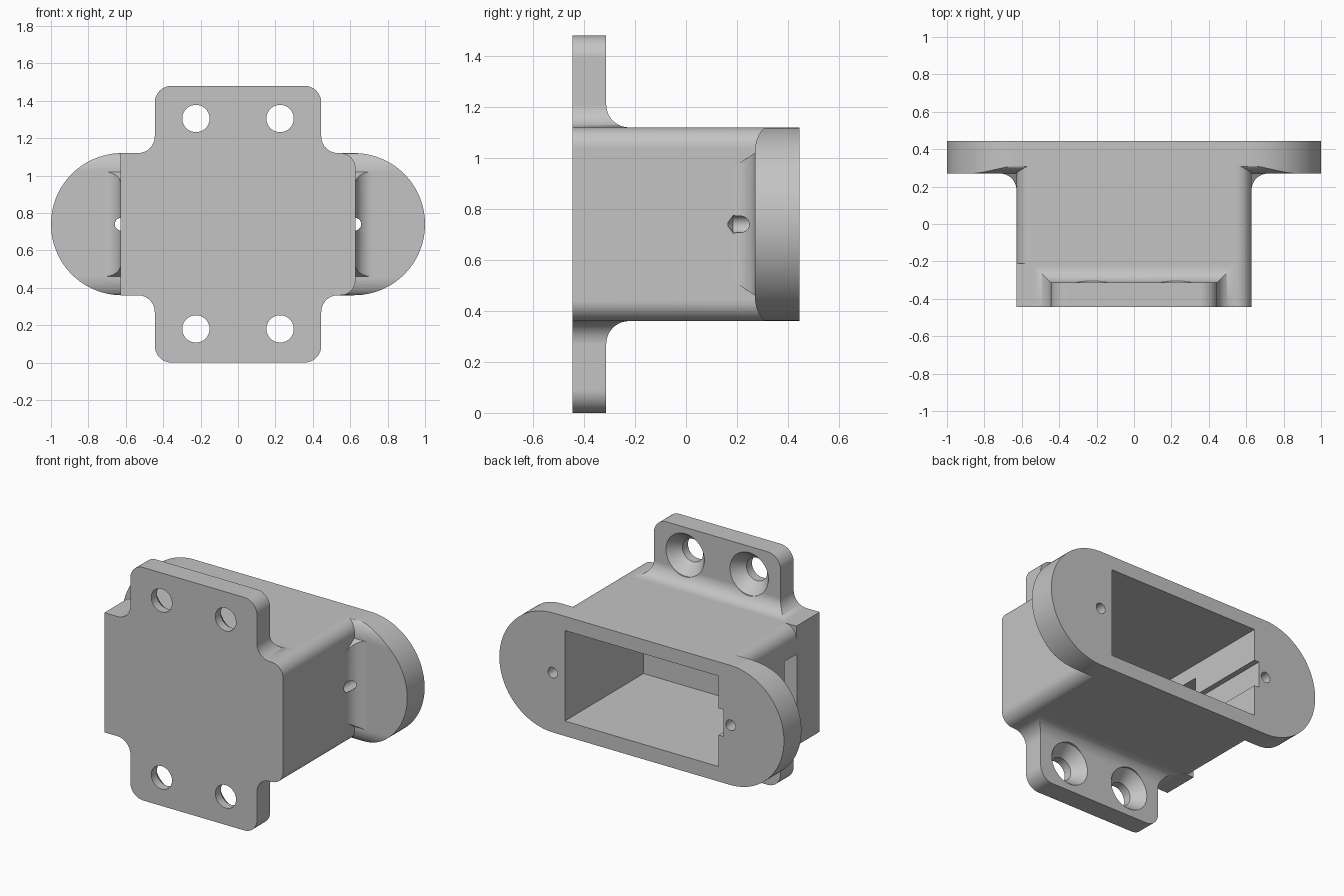
import bpy, bmesh, math
from mathutils import Vector

if "Cube" in bpy.data.objects:
    bpy.data.objects.remove(bpy.data.objects["Cube"], do_unlink=True)

MID = 0.74        # height of the long axis
HALF = 0.38       # half height of the housing
BOT, TOP = MID - HALF, MID + HALF
FRONT, BACK = -0.445, 0.445
WIDE = 0.628      # half width of the housing
R = 0.09          # fillet radius

grey = bpy.data.materials.new("light_grey")
grey.use_nodes = True
grey.diffuse_color = (0.55, 0.55, 0.55, 1)
grey.node_tree.nodes["Principled BSDF"].inputs["Base Color"].default_value = (0.55, 0.55, 0.55, 1)


def rounded(corners, steps=12):
    """Polygon from (a, b, radius) corners, each replaced by a tangent arc."""
    out = []
    for i, (a, b, r) in enumerate(corners):
        p = Vector((a, b))
        if not r:
            out.append(p)
            continue
        u = (Vector(corners[i - 1][:2]) - p).normalized()
        v = (Vector(corners[(i + 1) % len(corners)][:2]) - p).normalized()
        centre = p + (u + v) * r          # right-angled corners
        for k in range(steps + 1):
            t = math.pi / 2 * k / steps
            out.append(centre - v * r * math.cos(t) - u * r * math.sin(t))
    return out


def prism(name, points, axis, lo, hi):
    """Extrude a profile along the named axis."""
    place = {"x": lambda a, b, h: (h, a, b),
             "y": lambda a, b, h: (a, h, b),
             "z": lambda a, b, h: (a, b, h)}[axis]
    bm = bmesh.new()
    rings = [[bm.verts.new(place(a, b, h)) for a, b in points] for h in (lo, hi)]
    n = len(points)
    for i in range(n):
        j = (i + 1) % n
        bm.faces.new((rings[0][i], rings[0][j], rings[1][j], rings[1][i]))
    bm.faces.new(rings[0])
    bm.faces.new(rings[1])
    bmesh.ops.remove_doubles(bm, verts=bm.verts, dist=1e-4)
    bmesh.ops.recalc_face_normals(bm, faces=bm.faces)
    mesh = bpy.data.meshes.new(name)
    bm.to_mesh(mesh)
    bm.free()
    mesh.materials.append(grey)
    ob = bpy.data.objects.new(name, mesh)
    bpy.context.collection.objects.link(ob)
    return ob


def box(name, x0, x1, y0, y1, z0, z1):
    return prism(name, [(x0, z0), (x1, z0), (x1, z1), (x0, z1)], "y", y0, y1)


def turned(name, x, z, profile, segments=40):
    """Solid of revolution around a y-parallel axis from (y, radius) rings."""
    bm = bmesh.new()
    rings = []
    for y, r in profile:
        rings.append([bm.verts.new((x + r * math.cos(2 * math.pi * k / segments), y,
                                    z + r * math.sin(2 * math.pi * k / segments)))
                      for k in range(segments)])
    for lower, upper in zip(rings, rings[1:]):
        for k in range(segments):
            j = (k + 1) % segments
            bm.faces.new((lower[k], lower[j], upper[j], upper[k]))
    bm.faces.new(rings[0])
    bm.faces.new(rings[-1])
    bmesh.ops.recalc_face_normals(bm, faces=bm.faces)
    mesh = bpy.data.meshes.new(name)
    bm.to_mesh(mesh)
    bm.free()
    mesh.materials.append(grey)
    ob = bpy.data.objects.new(name, mesh)
    bpy.context.collection.objects.link(ob)
    return ob


def combine(ob, other, operation):
    """Apply a boolean and discard the second object."""
    mod = ob.modifiers.new("combine", "BOOLEAN")
    mod.operation, mod.solver, mod.object = operation, "EXACT", other
    bpy.context.view_layer.objects.active = ob
    bpy.ops.object.modifier_apply(modifier=mod.name)
    bpy.data.objects.remove(other, do_unlink=True)


# Housing: long block with rounded edges
housing = prism("servo_housing", rounded([
    (-WIDE, BOT, 0.08), (WIDE, BOT, 0.08), (WIDE, TOP, 0.08), (-WIDE, TOP, 0.08)]),
    "y", FRONT, BACK)

# Front mounting plate: cross outline, filleted into the housing
P = 0.445
plate = prism("mounting_plate", rounded([
    (P, 1.48, R), (P, TOP, R), (0.545, TOP, 0), (0.545, BOT, 0), (P, BOT, R), (P, 0, R),
    (-P, 0, R), (-P, BOT, R), (-WIDE, BOT, 0), (-WIDE, TOP, 0), (-P, TOP, R), (-P, 1.48, R)]),
    "y", FRONT, 0)
side = prism("plate_side", rounded([
    (-0.6, -0.1, 0), (-0.313, -0.1, 0), (-0.313, BOT, R), (-0.21, BOT, 0),
    (-0.21, TOP, 0), (-0.313, TOP, R), (-0.313, 1.6, 0), (-0.6, 1.6, 0)]), "x", -1, 1)
combine(plate, side, "INTERSECT")

# Rear flange: stadium outline with filleted neck and eased front corners
flange = prism("rear_flange", rounded([
    (-1, BOT, HALF), (1, BOT, HALF), (1, TOP, HALF), (-1, TOP, HALF)], 24), "y", 0.1, BACK)
neck = prism("flange_neck", rounded([
    (1.2, 0.27, 0), (WIDE, 0.27, R), (WIDE, 0, 0), (-WIDE, 0, 0),
    (-WIDE, 0.27, R), (-1.2, 0.27, 0), (-1.2, 0.6, 0), (1.2, 0.6, 0)]), "z", -1, 2)
combine(flange, neck, "INTERSECT")
ease = [(0, 0.22), (0.18, 0.22), (0.24, 0.26)]
for k in range(9):
    t = math.pi / 2 * k / 8
    ease.append((0.33 - 0.06 * math.cos(t), 0.28 + 0.105 * math.sin(t)))
ease.append((0.6, 0.385))
clip = prism("flange_ease", [(y, MID + h) for y, h in ease]
             + [(y, MID - h) for y, h in reversed(ease)], "x", -2, 2)
combine(flange, clip, "INTERSECT")

combine(housing, plate, "UNION")
combine(housing, flange, "UNION")

# Pocket open to the back, cable channel and side slot
combine(housing, box("pocket", -0.54, 0.54, -0.345, 0.6, 0.455, 1.03), "DIFFERENCE")
combine(housing, box("cable_channel", -0.575, -0.5, -0.2, 0.6, 0.655, 0.825), "DIFFERENCE")
combine(housing, box("cable_slot", -0.8, -0.5, -0.215, -0.09, 0.54, 0.94), "DIFFERENCE")

# Countersunk plate holes and flange screw holes
for sx in (-1, 1):
    for z in (0.18, 1.305):
        combine(housing, turned("plate_hole", sx * 0.225, z, [
            (-0.6, 0.073), (-0.39, 0.073), (-0.313, 0.135), (-0.1, 0.135)]), "DIFFERENCE")
    combine(housing, turned("screw_hole", sx * 0.625, MID, [
        (0.165, 0.008), (0.185, 0.034), (0.6, 0.034)], 20), "DIFFERENCE")

# Smooth curved walls, crisp edges
bpy.ops.object.select_all(action="DESELECT")
housing.select_set(True)
bpy.context.view_layer.objects.active = housing
bpy.ops.object.shade_smooth_by_angle(angle=math.radians(30))
weighted = housing.modifiers.new("weighted_normals", "WEIGHTED_NORMAL")
weighted.keep_sharp = True
